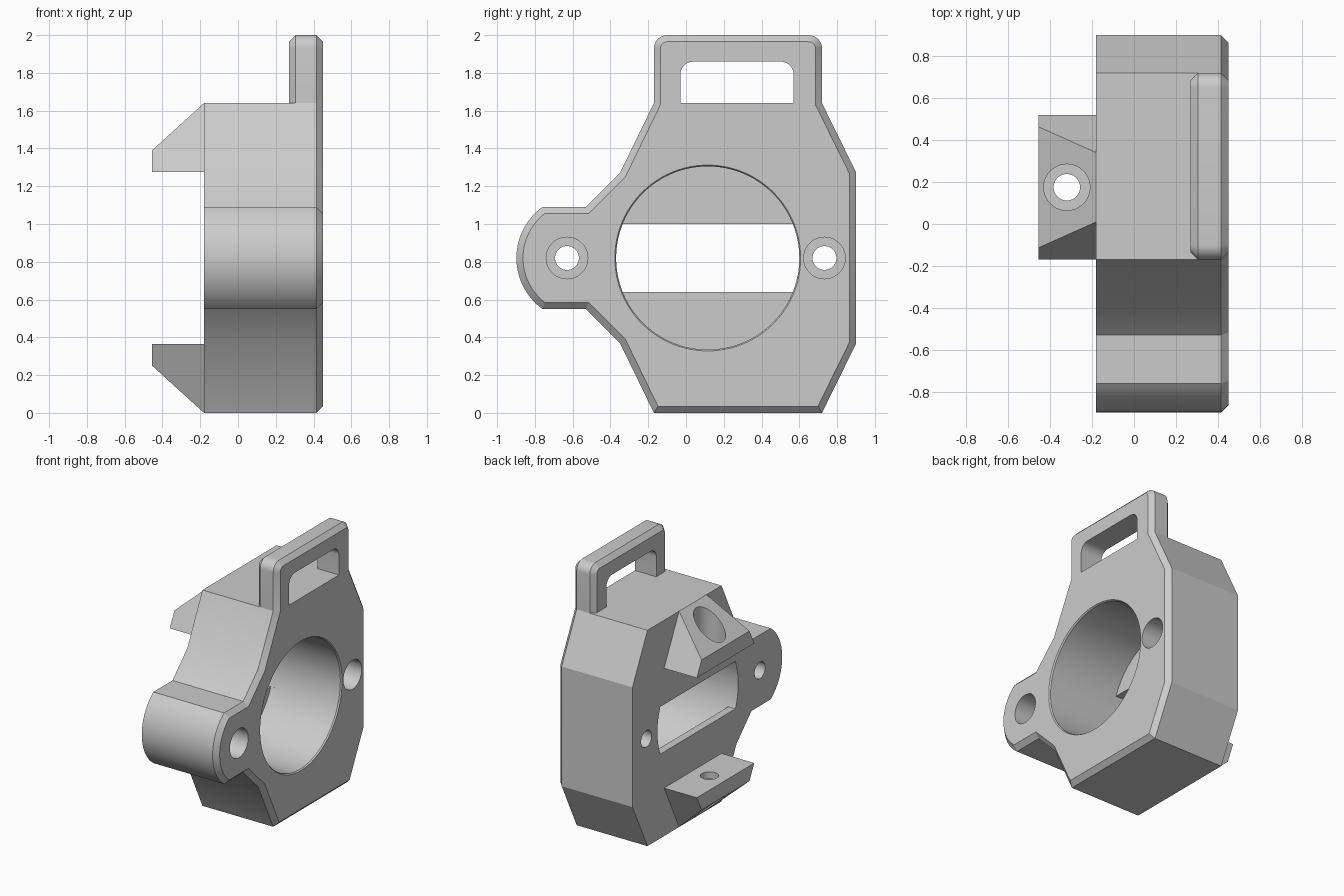
import bpy, bmesh, math
from mathutils import Vector

if "Cube" in bpy.data.objects:
    bpy.data.objects.remove(bpy.data.objects["Cube"])

grey = bpy.data.materials.new("grey plastic")
grey.diffuse_color = (0.6, 0.6, 0.6, 1)
grey.use_nodes = True
grey.node_tree.nodes["Principled BSDF"].inputs["Base Color"].default_value = grey.diffuse_color

MID = 0.82                      # height of the bore and screw axes
BACK, FACE, CH = -0.18, 0.45, 0.035


def loft(name, rings):
    """Closed solid through rings of matching points."""
    bm = bmesh.new()
    vs = [[bm.verts.new(p) for p in r] for r in rings]
    n = len(vs[0])
    for a, b in zip(vs, vs[1:]):
        for i in range(n):
            j = (i + 1) % n
            bm.faces.new((a[i], a[j], b[j], b[i]))
    bm.faces.new(vs[0])
    bm.faces.new(vs[-1])
    bmesh.ops.recalc_face_normals(bm, faces=bm.faces)
    me = bpy.data.meshes.new(name)
    bm.to_mesh(me)
    bm.free()
    me.materials.append(grey)
    ob = bpy.data.objects.new(name, me)
    bpy.context.collection.objects.link(ob)
    return ob


def arc(cy, cz, r, a0, a1, n):
    return [(cy + r * math.cos(math.radians(a0 + (a1 - a0) * i / n)),
             cz + r * math.sin(math.radians(a0 + (a1 - a0) * i / n))) for i in range(n + 1)]


def inset(pts, d):
    """Mitred inward offset of a counter-clockwise outline."""
    out = []
    for i, p in enumerate(pts):
        p = Vector(p)
        e1 = (p - Vector(pts[i - 1])).normalized()
        e2 = (Vector(pts[(i + 1) % len(pts)]) - p).normalized()
        n1, n2 = Vector((-e1.y, e1.x)), Vector((-e2.y, e2.x))
        out.append(tuple(p + (n1 + n2) * d / (1 + n1.dot(n2))))
    return out


def slab(name, pts, layers):
    """Outline in y, z lofted along x; layers are (x, inset)."""
    return loft(name, [[(x, y, z) for y, z in (inset(pts, d) if d else pts)] for x, d in layers])


def drill(name, cu, cv, layers, axis="x", n=64):
    """Stepped round cutter; layers are (position, radius)."""
    rings = []
    for t, r in layers:
        c = arc(cu, cv, r, 0, 360, n)[:-1]
        rings.append([(t, u, v) if axis == "x" else (u, v, t) for u, v in c])
    return loft(name, rings)


def boolean(ob, other, op="DIFFERENCE"):
    m = ob.modifiers.new(op, "BOOLEAN")
    m.operation, m.solver, m.object = op, "EXACT", other
    bpy.context.view_layer.objects.active = ob
    bpy.ops.object.modifier_apply(modifier=m.name)
    bpy.data.objects.remove(other)


def smooth(ob):
    bpy.ops.object.select_all(action="DESELECT")
    ob.select_set(True)
    bpy.context.view_layer.objects.active = ob
    bpy.ops.object.shade_smooth_by_angle(angle=math.radians(25))


# Outlines: lower right side, top (flat or with strap loop), left side with round ear
right = [(-0.17, 0), (0.72, 0), (0.9, 0.365), (0.9, 1.275), (0.72, 1.64)]
loop_top = arc(0.65, 1.93, 0.07, 0, 90, 8) + arc(-0.10, 1.93, 0.07, 90, 180, 8)
left = ([(-0.17, 1.64), (-0.35, 1.27), (-0.53, 1.09)]
        + arc(-0.565, MID, 0.333, 125.8, 234.2, 28) + [(-0.53, 0.55), (-0.35, 0.37)])

# Housing with chamfered face plate
housing = slab("housing", right + left, [(BACK, 0), (FACE - CH, 0)])
plate = slab("face_plate", right + loop_top + left,
             [(0.27, CH), (0.27 + CH, 0), (FACE - CH, 0), (FACE, CH)])

# Strap slot
slot = [(-0.03, 1.64), (0.57, 1.64)] + arc(0.5, 1.79, 0.07, 0, 90, 8) + arc(0.04, 1.79, 0.07, 90, 180, 8)
boolean(plate, slab("strap_slot_cutter", slot, [(0.1, 0), (0.6, 0)]))
boolean(housing, plate, "UNION")

# Main bore with a fine rim, leaving a thin back wall
R = 0.485
boolean(housing, drill("bore_cutter", 0.115, MID,
                       [(-0.12, R), (0.44, R), (0.45, 0.492), (0.6, 0.492)], n=96))

# Window through the back wall, its ends following the bore
half = math.degrees(math.asin(0.18 / R))
window = arc(0.115, MID, R, -half, half, 12) + arc(0.115, MID, R, 180 - half, 180 + half, 12)
boolean(housing, slab("window_cutter", window, [(-0.4, 0), (-0.05, 0)]))

# Counterbored screw holes
for y in (-0.63, 0.733):
    boolean(housing, drill("screw_cutter", y, MID,
                           [(-0.4, 0.063), (-0.06, 0.063), (-0.06, 0.11), (0.6, 0.11)]))
smooth(housing)

# Mirrored rear brackets with sloped outer side and counterbored hole
for name, s in (("upper_bracket", 1), ("lower_bracket", -1)):
    def ring(x, top, w, c=0.175):
        return [(x, c + h, MID + s * z) for h, z in
                ((-0.345, 0.455), (0.345, 0.455), (w, top), (-w, top))]
    bracket = loft(name, [ring(BACK, 0.82, 0.165), ring(-0.455, 0.57, 0.288)])
    steps = [(0.3, 0.063), (0.51, 0.063), (0.51, 0.11), (1.0, 0.11)]
    boolean(bracket, drill("bracket_cutter", -0.32, 0.175,
                           [(MID + s * t, r) for t, r in steps], axis="z"))
    smooth(bracket)
